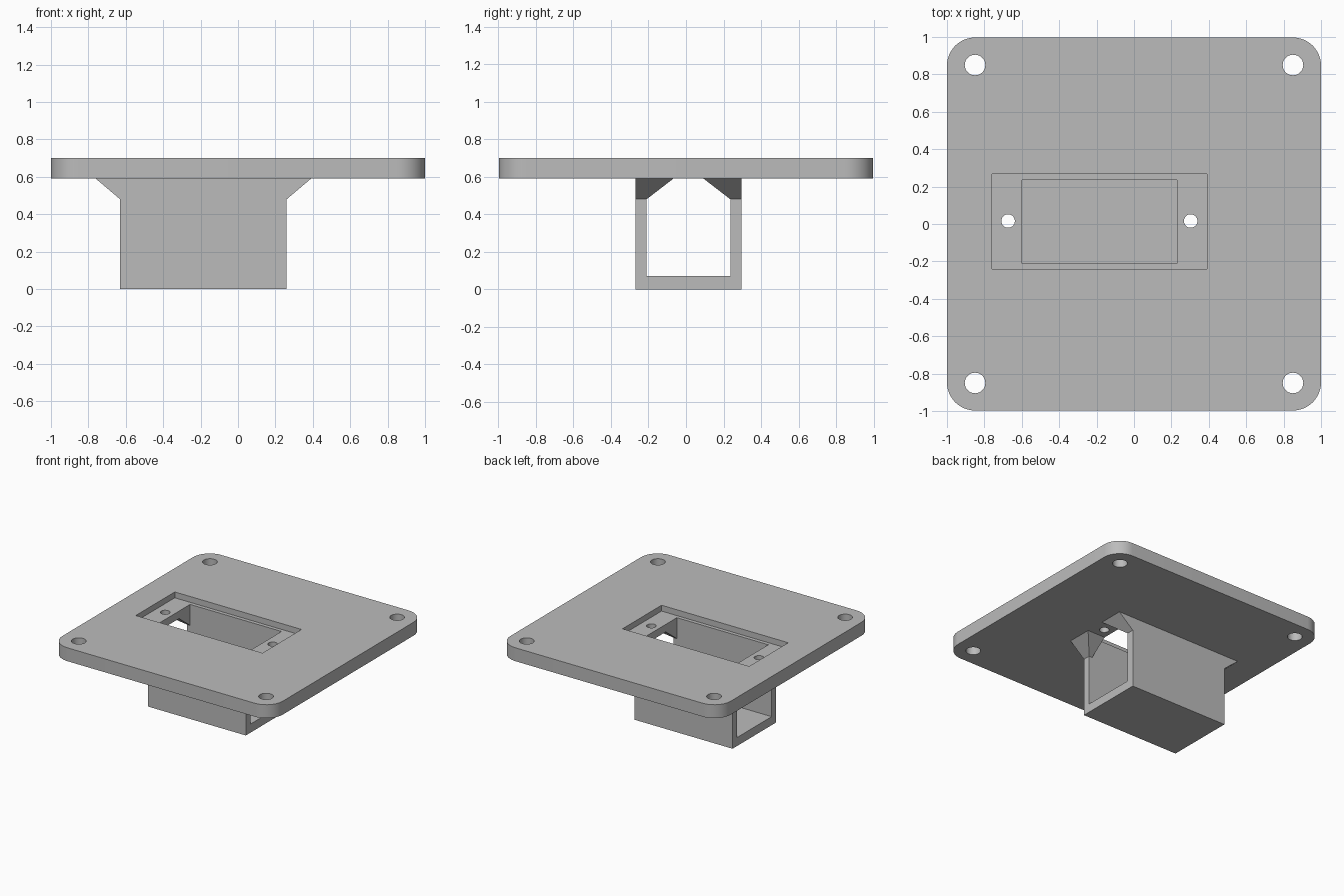
import bpy, bmesh
from mathutils import Vector

cube = bpy.data.objects.get("Cube")
if cube:
    bpy.data.objects.remove(cube, do_unlink=True)

XC, YC = -0.185, 0.013            # centre of the pocket
PLATE_Z, TOP_Z = 0.59, 0.70       # plate underside and top
HALF_OUT, HALF_IN = 0.283, 0.223  # half widths of the box, outside and inside

grey = bpy.data.materials.new("grey plastic")
grey.use_nodes = True
colour = (0.5, 0.5, 0.5, 1)
grey.diffuse_color = colour
grey.node_tree.nodes["Principled BSDF"].inputs["Base Color"].default_value = colour


def to_object(name, bm):
    bmesh.ops.recalc_face_normals(bm, faces=bm.faces)
    mesh = bpy.data.meshes.new(name)
    bm.to_mesh(mesh)
    bm.free()
    mesh.materials.append(grey)
    obj = bpy.data.objects.new(name, mesh)
    bpy.context.collection.objects.link(obj)
    return obj


def box(name, lo, hi, corner=0):
    bm = bmesh.new()
    bmesh.ops.create_cube(bm, size=1)
    lo, hi = Vector(lo), Vector(hi)
    for v in bm.verts:
        v.co = (lo + hi) / 2 + v.co * (hi - lo)
    if corner:
        upright = [e for e in bm.edges
                   if abs(e.verts[0].co.z - e.verts[1].co.z) > 0.01]
        bmesh.ops.bevel(bm, geom=upright, offset=corner, segments=12,
                        profile=0.5, affect='EDGES')
    return to_object(name, bm)


def drill(name, x, y, radius):
    bm = bmesh.new()
    bmesh.ops.create_cone(bm, cap_ends=True, segments=40, radius1=radius,
                          radius2=radius, depth=0.6)
    bmesh.ops.translate(bm, verts=bm.verts, vec=(x, y, 0.65))
    return to_object(name, bm)


def cut(obj, cutter):
    cutter.hide_render = True
    mod = obj.modifiers.new("cut", 'BOOLEAN')
    mod.operation, mod.solver, mod.object = 'DIFFERENCE', 'EXACT', cutter
    bpy.context.view_layer.objects.active = obj
    bpy.ops.object.modifier_apply(modifier=mod.name)
    bpy.data.objects.remove(cutter, do_unlink=True)


def centred(half_x, half_y, z0, z1):
    return ((XC - half_x, YC - half_y, z0), (XC + half_x, YC + half_y, z1))


# Rounded plate with a shallow recess, a through opening and screw holes
plate = box("mounting_plate", (-1, -0.997, PLATE_Z), (1, 0.997, TOP_Z), 0.15)
cut(plate, box("recess_cutter", *centred(0.575, 0.253, 0.652, 0.9)))
cut(plate, box("opening_cutter", *centred(0.415, HALF_IN, 0.4, 0.9)))
for sx in (-1, 1):
    cut(plate, drill("pocket_drill", XC + sx * 0.488, YC + 0.003, 0.036))
    for sy in (-1, 1):
        cut(plate, drill("corner_drill", sx * 0.85, sy * 0.85, 0.055))

# Pocket channel under the plate, open at both ends
channel = box("pocket_channel", *centred(0.445, HALF_OUT, 0, PLATE_Z))
cut(channel, box("channel_cutter", *centred(0.7, HALF_IN, 0.07, 0.9)))

# Sloped gussets at the four ends of the channel walls
for sx, x_name in ((-1, "right"), (1, "left")):
    for sy, y_name in ((-1, "front"), (1, "back")):
        bm = bmesh.new()
        for z, x_far, y_in in ((PLATE_Z, 0.575, 0.08), (0.48, 0.445, HALF_IN)):
            for x in (0.415, x_far):
                for y in (y_in, HALF_OUT):
                    bm.verts.new((XC + sx * x, YC + sy * y, z))
        bmesh.ops.convex_hull(bm, input=bm.verts)
        bmesh.ops.dissolve_limit(bm, angle_limit=0.01, verts=bm.verts,
                                 edges=bm.edges)
        to_object(f"{y_name}_{x_name}_gusset", bm)

# Smooth the round corners and holes, keep the edges sharp
bpy.ops.object.select_all(action='DESELECT')
plate.select_set(True)
bpy.context.view_layer.objects.active = plate
bpy.ops.object.shade_smooth_by_angle()
